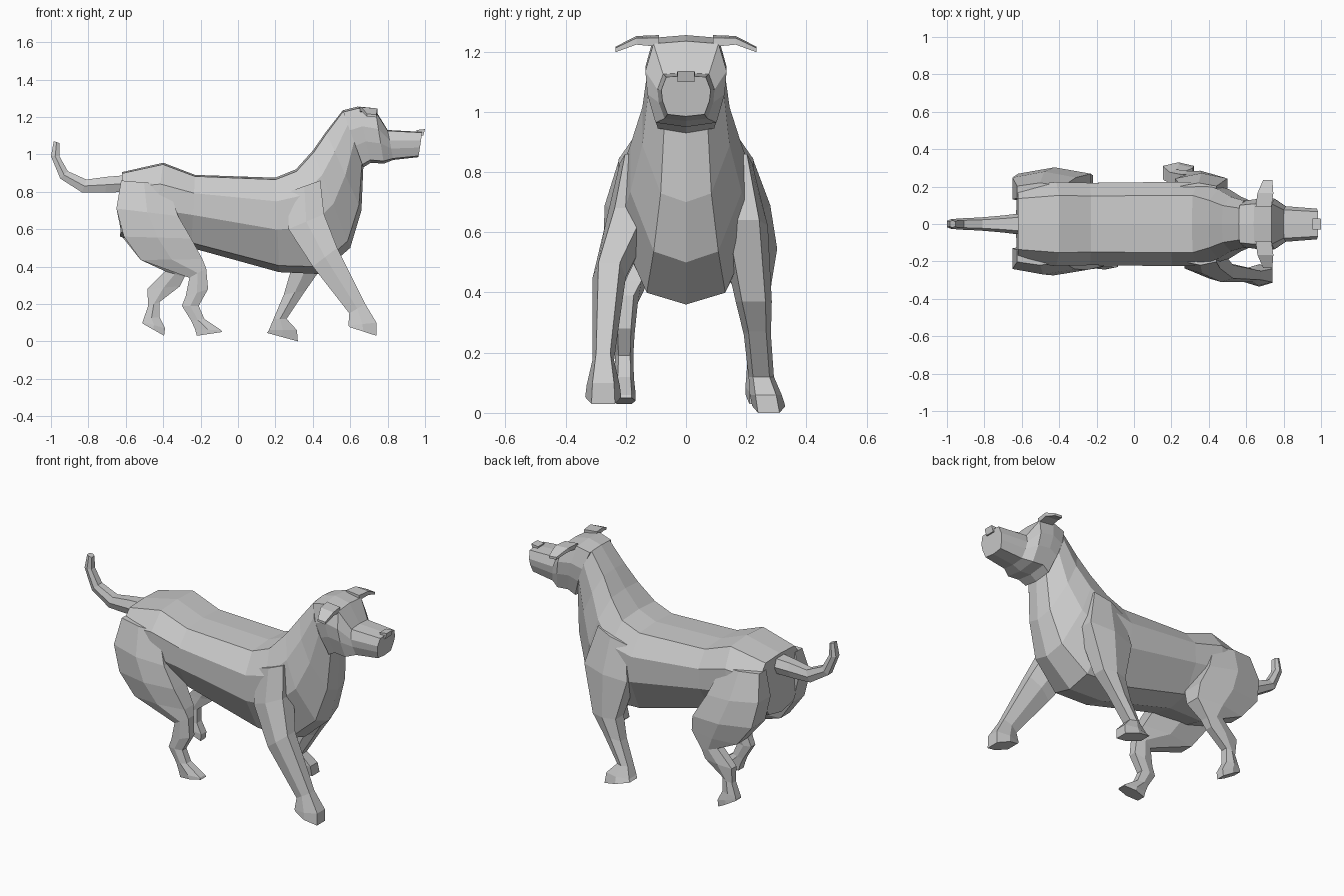
import bpy, bmesh

# Cross-sections as (along, across): along runs from the ring's first edge point to its second
BODY = [(0, 0), (.02, .68), (.25, 1), (.55, 1), (.93, .58), (1, 0),
        (.93, -.58), (.55, -1), (.25, -1), (.02, -.68)]
HEAD = [(0, 0), (.03, .8), (.35, 1), (.62, .95), (.95, .75), (1, 0),
        (.95, -.75), (.62, -.95), (.35, -1), (.03, -.8)]
LIMB = [(0, .65), (.5, 1), (1, .65), (1, -.65), (.5, -1), (0, -.65)]
BOX = [(0, 1), (1, 1), (1, -1), (0, -1)]


def loft(name, rings, profile):
    """Skin rings given as (x1, z1, x2, z2, centre y, half width)."""
    bm = bmesh.new()
    loops = []
    for x1, z1, x2, z2, y, w in rings:
        loops.append([bm.verts.new((x1 + (x2 - x1) * t, y + u * w, z1 + (z2 - z1) * t))
                      for t, u in profile])
    n = len(profile)
    for a, b in zip(loops, loops[1:]):
        for i in range(n):
            j = (i + 1) % n
            bm.faces.new((a[i], a[j], b[j], b[i]))
    bm.faces.new(loops[0])
    bm.faces.new(loops[-1][::-1])
    bmesh.ops.recalc_face_normals(bm, faces=bm.faces[:])
    mesh = bpy.data.meshes.new(name)
    bm.to_mesh(mesh)
    bm.free()
    obj = bpy.data.objects.new(name, mesh)
    bpy.context.collection.objects.link(obj)
    return obj


# Torso and neck, rump to throat
loft("torso", [
    (-.62, .905, -.63, .56, 0, .20),
    (-.40, .955, -.46, .50, 0, .225),
    (-.23, .89, -.25, .50, 0, .22),
    (.20, .875, .22, .37, 0, .225),
    (.31, .92, .44, .36, 0, .225),
    (.40, 1.02, .60, .50, 0, .185),
    (.47, 1.12, .66, .70, 0, .145),
    (.56, 1.235, .67, .93, 0, .125)], BODY)

# Head and muzzle
loft("head", [
    (.56, 1.235, .67, .93, 0, .125),
    (.64, 1.255, .71, .955, 0, .135),
    (.735, 1.235, .78, .95, 0, .135),
    (.80, 1.13, .83, .97, 0, .095),
    (.985, 1.12, .965, .985, 0, .082)], HEAD)

# Nose
loft("nose", [(.955, 1.13, .96, 1.10, 0, .03), (1.0, 1.135, .99, 1.10, 0, .028)], BOX)

# Tail
loft("tail", [
    (-.58, .89, -.58, .80, 0, .06),
    (-.70, .88, -.71, .795, 0, .045),
    (-.81, .865, -.835, .797, 0, .035),
    (-.91, .91, -.95, .87, 0, .03),
    (-.955, .99, -1.0, .99, 0, .026),
    (-.955, 1.06, -.985, 1.07, 0, .02)], LIMB)

# Ears: thin flaps bent down at the tips
for side, label in ((-1, "near"), (1, "far")):
    bm = bmesh.new()
    loops = []
    for y, z, x1, x2, h in ((.09, 1.225, .65, .735, .03), (.165, 1.23, .66, .745, .022),
                            (.235, 1.202, .69, .74, .014)):
        loops.append([bm.verts.new((x, side * y, zz)) for x, zz in
                      ((x1, z + h), (x2, z + h * .7), (x2, z - h * .3), (x1, z))])
    for a, b in zip(loops, loops[1:]):
        for i in range(4):
            bm.faces.new((a[i], a[(i + 1) % 4], b[(i + 1) % 4], b[i]))
    bm.faces.new(loops[0])
    bm.faces.new(loops[-1][::-1])
    bmesh.ops.recalc_face_normals(bm, faces=bm.faces[:])
    mesh = bpy.data.meshes.new(label + "_ear")
    bm.to_mesh(mesh)
    bm.free()
    bpy.context.collection.objects.link(bpy.data.objects.new(label + "_ear", mesh))

# Front leg striding forward
loft("near_front_leg", [
    (.44, .86, .27, .80, -.17, .05),
    (.46, .68, .27, .60, -.185, .08),
    (.53, .50, .40, .40, -.255, .055),
    (.68, .20, .595, .15, -.275, .036),
    (.74, .10, .59, .085, -.275, .055),
    (.74, .03, .60, .075, -.275, .06)], LIMB)

# Front leg trailing
loft("far_front_leg", [
    (.44, .86, .25, .80, .17, .05),
    (.50, .64, .22, .60, .19, .082),
    (.43, .37, .28, .37, .225, .06),
    (.36, .27, .245, .25, .237, .045),
    (.26, .12, .19, .12, .25, .042),
    (.315, .06, .165, .06, .265, .053),
    (.32, .0, .155, .045, .275, .055)], LIMB)

# Hind leg striding forward
loft("near_hind_leg", [
    (-.38, .84, -.625, .86, -.17, .05),
    (-.32, .67, -.65, .71, -.185, .085),
    (-.25, .55, -.61, .56, -.19, .085),
    (-.19, .44, -.52, .435, -.19, .065),
    (-.17, .39, -.26, .34, -.20, .04),
    (-.16, .28, -.28, .24, -.205, .034),
    (-.21, .19, -.30, .19, -.205, .03),
    (-.18, .12, -.25, .11, -.205, .032),
    (-.09, .06, -.23, .065, -.205, .038),
    (-.085, .05, -.22, .03, -.205, .038)], LIMB)

# Hind leg trailing
loft("far_hind_leg", [
    (-.38, .84, -.625, .86, .17, .05),
    (-.31, .67, -.65, .71, .19, .09),
    (-.23, .53, -.62, .56, .205, .098),
    (-.22, .44, -.52, .435, .215, .07),
    (-.285, .345, -.39, .375, .235, .04),
    (-.31, .295, -.485, .28, .24, .034),
    (-.42, .21, -.48, .19, .235, .03),
    (-.42, .13, -.505, .12, .235, .034),
    (-.39, .07, -.51, .105, .235, .038),
    (-.395, .03, -.51, .095, .235, .038)], LIMB)
